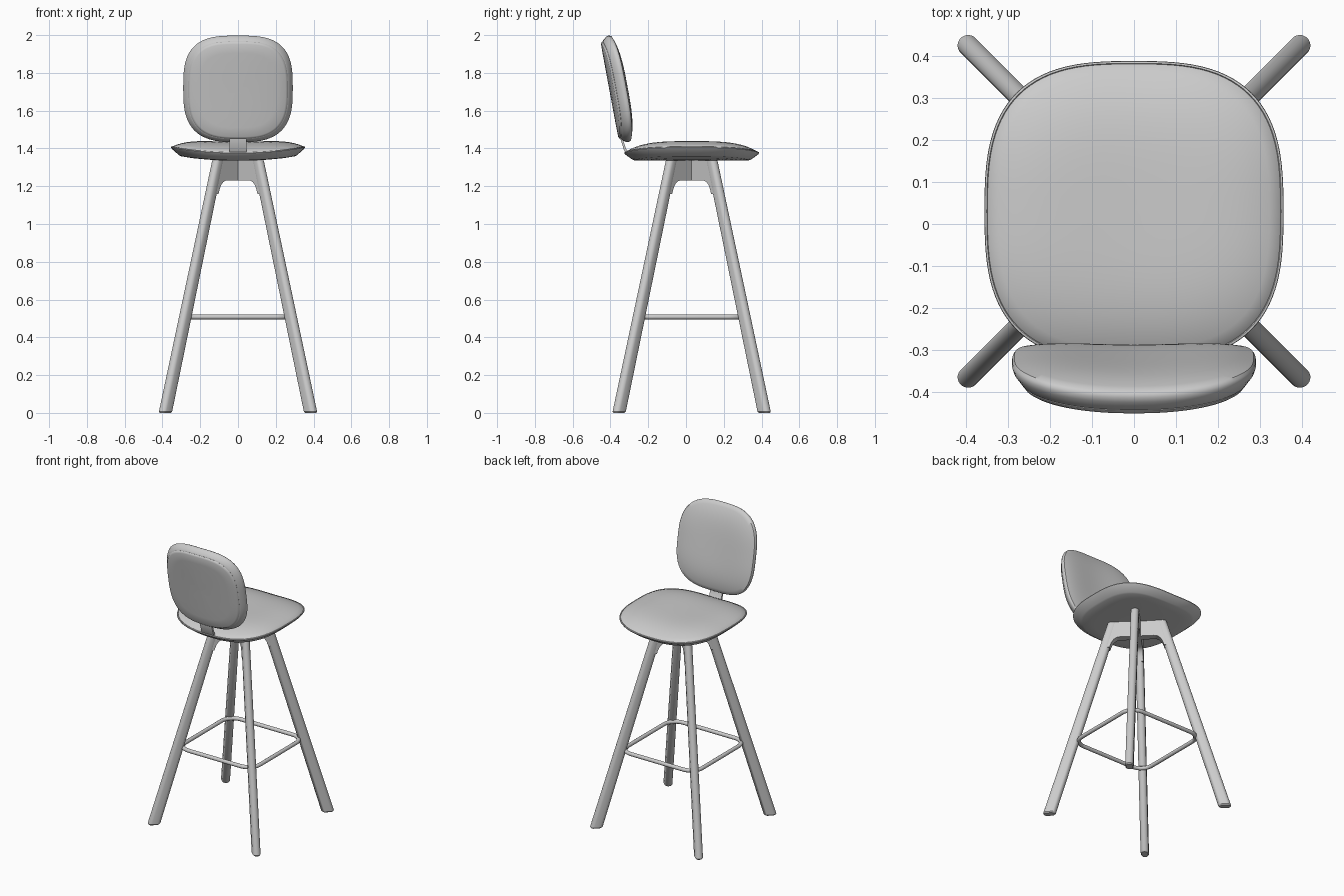
import bpy, bmesh
from math import sin, cos, pi, radians, copysign
from mathutils import Vector

if "Cube" in bpy.data.objects:
    bpy.data.objects.remove(bpy.data.objects["Cube"])

CY = 0.03            # y of the seat and leg centre
R2 = 2 ** 0.5


def finish(name, bm, angle=35):
    bmesh.ops.recalc_face_normals(bm, faces=bm.faces)
    me = bpy.data.meshes.new(name)
    bm.to_mesh(me)
    bm.free()
    ob = bpy.data.objects.new(name, me)
    bpy.context.collection.objects.link(ob)
    bpy.ops.object.select_all(action='DESELECT')
    ob.select_set(True)
    bpy.context.view_layer.objects.active = ob
    bpy.ops.object.shade_smooth_by_angle(angle=radians(angle))
    return ob


def loft(name, rings, angle=35):
    """Skin a list of equal-length point rings and cap both ends."""
    bm = bmesh.new()
    vs = [[bm.verts.new(p) for p in r] for r in rings]
    n = len(vs[0])
    for a, b in zip(vs, vs[1:]):
        for i in range(n):
            j = (i + 1) % n
            bm.faces.new((a[i], a[j], b[j], b[i]))
    bm.faces.new(vs[0])
    bm.faces.new(vs[-1])
    return finish(name, bm, angle)


def extrude(name, profile, half, place):
    """Extrude a 2D profile to both sides of its plane."""
    return loft(name, [[place(a, b, t) for a, b in profile] for t in (-half, half)])


def pad(name, hx, hy, power, saddle, levels, place):
    """Rounded-square cushion or shell: levels are (scale, height) pairs."""
    rings = []
    for s, w in levels:
        ring = []
        for i in range(96):
            t = 2 * pi * i / 96
            u = s * hx * copysign(abs(cos(t)) ** (2 / power), cos(t))
            v = s * hy * copysign(abs(sin(t)) ** (2 / power), sin(t))
            ring.append(place(u, v, w + saddle * (u / hx) ** 2))
        rings.append(ring)
    return loft(name, rings, 40)


def dome(start, base, height, power):
    steps = [start * (1 - k / 14) for k in range(14)] + [0.01]
    return [(s, base + height * (1 - (s / start) ** power)) for s in steps]


# Seat: flared shell with a domed cushion set inside its rim
def seat_place(u, v, w):
    return Vector((u, CY + v, 1.375 + w))


inner = [(s, -0.04) for s in (0.01, 0.25, 0.5, 0.7)]
pad("seat_shell", 0.355, 0.357, 2.9, 0.03,
    inner + [(0.85, -0.038), (0.88, -0.034), (0.985, -0.007), (1, 0), (0.997, 0.005),
             (0.985, 0.006), (0.975, 0.001), (0.7, 0.0), (0.4, 0.0), (0.01, 0.0)], seat_place)
pad("seat_cushion", 0.355, 0.357, 2.9, 0.03,
    [(0.01, 0.0), (0.5, 0.0), (0.972, 0.0), (0.98, 0.005)] + dome(0.975, 0.008, 0.052, 4), seat_place)

# Backrest: tilted pad with a thin inset panel on the rear
TILT = radians(10.5)


def back_place(u, v, w):
    return Vector((u, -0.36 - v * sin(TILT) + w * cos(TILT),
                   1.715 + v * cos(TILT) + w * sin(TILT)))


pad("backrest_cushion", 0.29, 0.287, 3.0, 0.03,
    [(0.01, -0.036), (0.5, -0.036), (0.9, -0.036), (0.93, -0.031), (0.985, -0.012), (1, 0),
     (0.995, 0.008)] + dome(0.98, 0.015, 0.03, 4), back_place)
pad("backrest_panel", 0.29, 0.287, 3.0, 0.03,
    [(0.01, -0.03), (0.5, -0.03), (0.9, -0.03), (0.91, -0.036), (0.9, -0.041), (0.87, -0.045)]
    + [(s, -0.046) for s in (0.7, 0.5, 0.25, 0.01)], back_place)

# Flat bracket joining seat and backrest
strip = [(-0.25, 1.362), (-0.318, 1.372), (-0.328, 1.39), (-0.347, 1.45), (-0.345, 1.5),
         (-0.333, 1.5), (-0.335, 1.45), (-0.316, 1.395), (-0.308, 1.384), (-0.25, 1.374)]
extrude("back_bracket", strip, 0.045, lambda a, b, t: Vector((t, a, b)))


# Legs: stadium section, splayed along the diagonals
def diagonal(dx, dy):
    return lambda s, z, t: Vector(((s * dx - t * dy) / R2, CY + (s * dy + t * dx) / R2, z))


def leg_ring(z, place, shrink=0.0):
    s_in, s_out, r = 0.505 - 0.289 * z, 0.584 - 0.3 * z, 0.025
    ring = []
    for i in range(24):
        t = 2 * pi * (i + 0.5) / 24
        c = s_out - r if cos(t) > 0 else s_in + r
        ring.append(place(c + (r - shrink) * cos(t), z, (r - shrink) * sin(t)))
    return ring


for name, dx, dy in (("front_right", 1, -1), ("front_left", -1, -1),
                     ("rear_right", 1, 1), ("rear_left", -1, 1)):
    p = diagonal(dx, dy)
    loft(name + "_leg", [leg_ring(0, p, 0.006), leg_ring(0.007, p), leg_ring(1.337, p)])

# Crossing rails under the seat, filleted into the legs
half = [(0.155, 1.337), (0.195, 1.16), (0.169, 1.16)]
for k in range(9):
    t = k / 8
    half.append(((1 - t) ** 2 * 0.167 + 2 * t * (1 - t) * 0.15 + t * t * 0.105,
                 (1 - t) ** 2 * 1.165 + (1 - (1 - t) ** 2) * 1.23))
rail = half + [(-a, b) for a, b in reversed(half)]
extrude("seat_rail_a", rail, 0.0235, diagonal(1, 1))
extrude("seat_rail_b", rail, 0.0235, diagonal(1, -1))

# Footrest: round bar bent to a rounded square
cu = bpy.data.curves.new("footrest", 'CURVE')
cu.dimensions = '3D'
cu.bevel_depth = 0.013
cu.bevel_resolution = 3
pts = []
for q in range(4):
    mid = pi / 4 + q * pi / 2
    cx, cy = copysign(0.195, cos(mid)), copysign(0.195, sin(mid))
    for k in range(9):
        a = q * pi / 2 + k * pi / 16
        pts.append((cx + 0.085 * cos(a), CY + cy + 0.085 * sin(a), 0.508, 1))
sp = cu.splines.new('POLY')
sp.points.add(len(pts) - 1)
for sp_pt, co in zip(sp.points, pts):
    sp_pt.co = co
sp.use_cyclic_u = True
foot = bpy.data.objects.new("footrest", cu)
bpy.context.collection.objects.link(foot)
bpy.ops.object.select_all(action='DESELECT')
foot.select_set(True)
bpy.context.view_layer.objects.active = foot
bpy.ops.object.convert(target='MESH')
bpy.ops.object.shade_smooth_by_angle(angle=radians(50))
